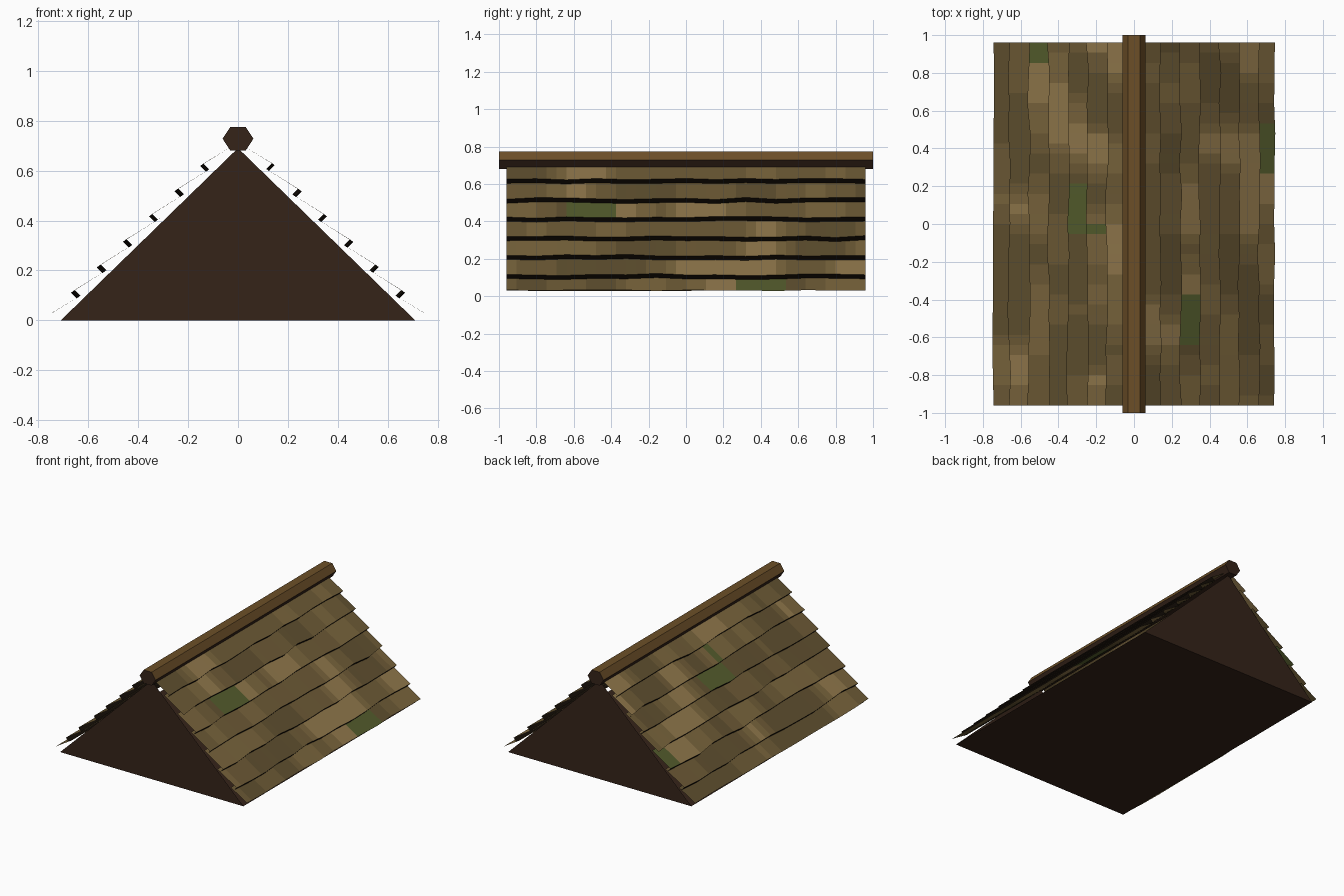
import bpy, math, random
from mathutils import Vector, noise

if "Cube" in bpy.data.objects:
    bpy.data.objects.remove(bpy.data.objects["Cube"])

random.seed(7)
HALF_LEN, SEGS, ROWS = 0.96, 36, 7


def mat(name, r, g, b):
    m = bpy.data.materials.new(name)
    m.diffuse_color = tuple((c / 255) ** 2.2 for c in (r, g, b)) + (1,)
    m.use_nodes = True
    m.node_tree.nodes["Principled BSDF"].inputs["Base Color"].default_value = m.diffuse_color
    return m


def make(name, verts, faces, mats, idx=None):
    me = bpy.data.meshes.new(name)
    me.from_pydata(verts, [], faces)
    for m in mats:
        me.materials.append(m)
    if idx:
        me.polygons.foreach_set("material_index", idx)
    me.update()
    ob = bpy.data.objects.new(name, me)
    bpy.context.collection.objects.link(ob)
    return ob


dark = mat("dark_wood", 56, 40, 31)
shadow = mat("shadow_edge", 28, 22, 16)
beam = mat("ridge_wood", 108, 80, 44)
shingle_mats = [mat("shingle_dark", 95, 80, 50), mat("shingle_brown", 108, 90, 56),
                mat("shingle_light", 120, 100, 62), mat("shingle_tan", 142, 118, 76),
                mat("shingle_moss", 84, 92, 48), shadow]


def tint(p):
    # soft patches of weathering and moss
    n = noise.noise(p * 3.5)
    moss = noise.noise(p * 2.2 + Vector((9, 4, 2)))
    if moss > 0.42:
        return 4
    return 0 if n < -0.15 else 1 if n < 0.15 else 2 if n < 0.36 else 3


def wavy():
    # offset along the course edge, one knot every third segment
    k = [random.uniform(-0.010, 0.010) for _ in range(SEGS // 3 + 1)]
    out = []
    for j in range(SEGS + 1):
        i, f = min(j // 3, len(k) - 2), 0
        f = j / 3 - i
        out.append(k[i] * (1 - f) + k[i + 1] * f)
    return out


def course(name, side, top, edge, lip):
    verts, faces, idx = [], [], []
    w = wavy()
    for j in range(SEGS + 1):
        y = -HALF_LEN + 2 * HALF_LEN * j / SEGS
        d = w[j] * (0.5 if not lip else 1)
        x, z = edge[0] + d * 0.8, edge[1] - d * 0.6
        verts += [(side * top[0], y, top[1]), (side * x, y, z),
                  (side * (x - 0.023), y, z - 0.023)]
    for j in range(SEGS):
        a, b = 3 * j, 3 * j + 3
        quads = [(a, a + 1, b + 1, b)] + ([(a + 1, a + 2, b + 2, b + 1)] if lip else [])
        for q, f in enumerate(quads):
            mid = sum((Vector(verts[v]) for v in f), Vector()) / 4
            faces.append(f if side > 0 else f[::-1])
            idx.append(5 if q else tint(mid))
    make(name, verts, faces, shingle_mats, idx)


# overlapping shingle courses on both slopes
edges = [(0.144 + 0.1035 * i, 0.624 - 0.1015 * i) for i in range(ROWS - 1)] + [(0.745, 0.03)]
for side, label in ((1, "right"), (-1, "left")):
    for i, e in enumerate(edges):
        top = (edges[i - 1][0] - 0.045, edges[i - 1][1] - 0.008) if i else (0.02, 0.70)
        course(f"shingle_course_{label}_{i + 1}", side, top, e, i < ROWS - 1)

# gable end walls and underside
tri = [(-0.71, 0.0), (0.71, 0.0), (0.0, 0.69)]
v = [(x, y, z) for y in (-0.955, 0.955) for x, z in tri]
make("gable_front", v[:3], [(0, 1, 2)], [dark])
make("gable_back", v[3:], [(2, 1, 0)], [dark])
make("underside", [v[0], v[1], v[4], v[3]], [(3, 2, 1, 0)], [dark])

# six-sided ridge beam
hexa = [(0.062 * math.cos(math.radians(60 * k)), 0.728 + 0.054 * math.sin(math.radians(60 * k)))
        for k in range(6)]
rv = [(x, y, z) for y in (-1, 1) for x, z in hexa]
rf = [(k, k + 6, (k + 1) % 6 + 6, (k + 1) % 6) for k in range(6)]
rf = [f[::-1] for f in rf] + [tuple(range(6)), tuple(range(11, 5, -1))]
make("ridge_beam", rv, rf, [beam, dark], [0, 0, 0, 1, 1, 1, 1, 1])
